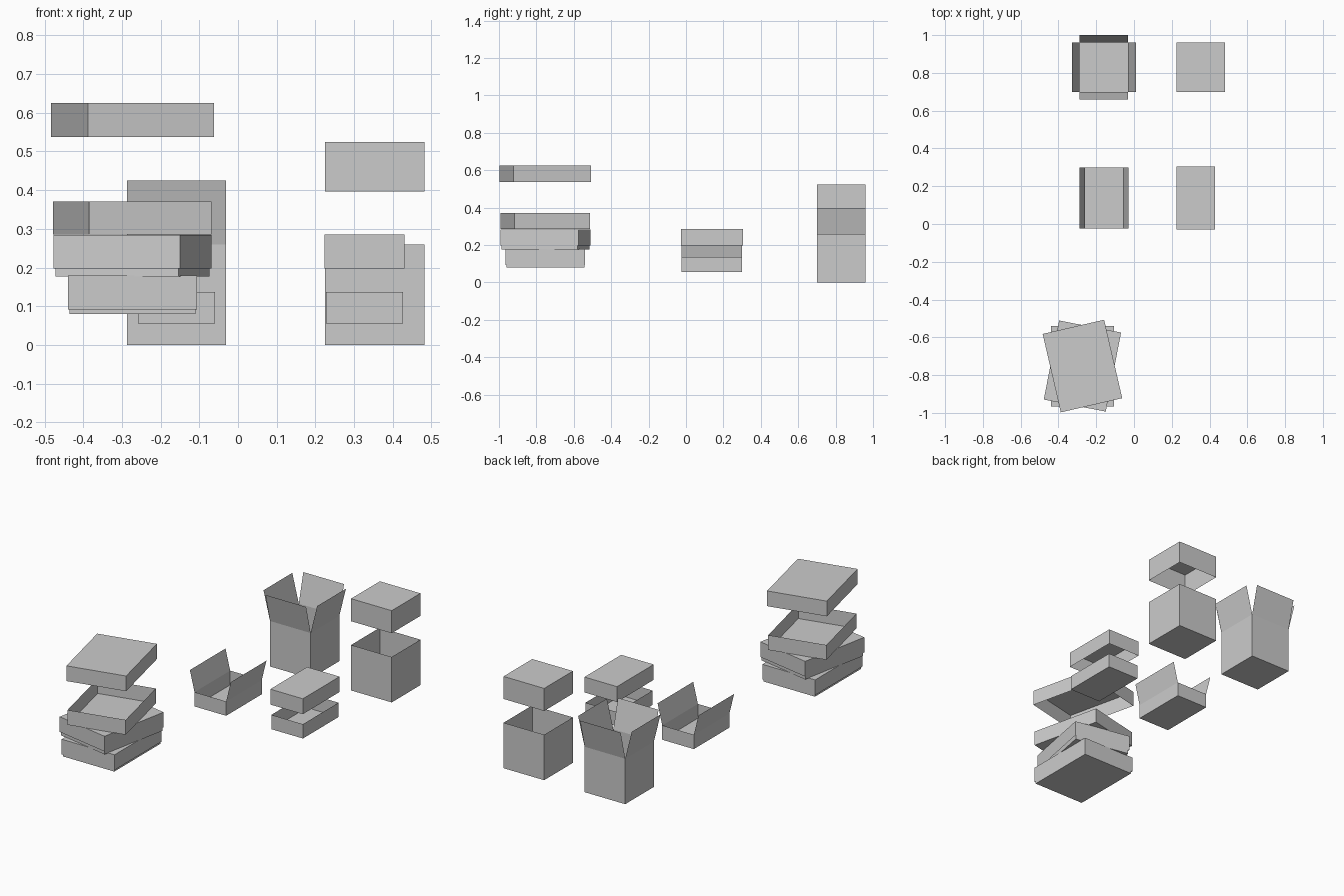
import bpy, bmesh
from math import radians, sin, cos
from mathutils import Matrix, Vector

if "Cube" in bpy.data.objects:
    bpy.data.objects.remove(bpy.data.objects["Cube"])

TILT = radians(14)  # outward lean of every open flap


def shell(name, center, size, z0, z1, open_side=1, turn=0, flaps="", flap_len=0):
    """Thin card box with one open face (1 = top, -1 = bottom) and optional flaps."""
    w, d = size
    h = z1 - z0
    bm = bmesh.new()
    bmesh.ops.create_cube(bm, size=1, matrix=Matrix.Diagonal((w, d, h, 1)))
    bm.normal_update()
    lid = [f for f in bm.faces if f.normal.z * open_side > 0.9]
    bmesh.ops.delete(bm, geom=lid, context='FACES_ONLY')

    # fold each flap outward from its rim edge
    dirs = {"L": (-1, 0), "R": (1, 0), "F": (0, -1), "B": (0, 1)}
    for key in flaps:
        out = Vector((*dirs[key], 0))
        rim = [e for e in bm.edges
               if all(v.co.z > h * 0.49 for v in e.verts)
               and (e.verts[0].co + e.verts[1].co).normalized().dot(out) > 0
               and abs((e.verts[0].co - e.verts[1].co).dot(out)) < 1e-5]
        a, b = rim[0].verts
        lift = out * sin(TILT) * flap_len + Vector((0, 0, cos(TILT) * flap_len))
        bm.faces.new((a, b, bm.verts.new(b.co + lift), bm.verts.new(a.co + lift)))

    bmesh.ops.recalc_face_normals(bm, faces=bm.faces)
    mesh = bpy.data.meshes.new(name)
    bm.to_mesh(mesh)
    bm.free()
    ob = bpy.data.objects.new(name, mesh)
    bpy.context.collection.objects.link(ob)
    ob.location = (*center, (z0 + z1) / 2)
    ob.rotation_euler.z = radians(turn)
    return ob


# tall carton with four raised flaps
CUBE = (0.257, 0.26)
shell("tall_flap_carton", (-0.159, 0.83), CUBE, 0, 0.26, flaps="LRFB", flap_len=0.17)

# tall carton with a lifted lid
shell("tall_lidded_carton", (0.354, 0.83), CUBE, 0, 0.26)
shell("tall_carton_lid", (0.354, 0.83), CUBE, 0.396, 0.525, open_side=-1)

# shallow carton with two side flaps
shell("shallow_flap_carton", (-0.159, 0.138), (0.2, 0.322), 0.055, 0.137,
      flaps="LR", flap_len=0.122)

# shallow carton with a lifted lid
shell("shallow_carton_tray", (0.327, 0.138), (0.2, 0.322), 0.055, 0.137)
shell("shallow_carton_lid", (0.327, 0.138), (0.206, 0.332), 0.197, 0.285, open_side=-1)

# stack of three flat cartons: (name, turn, tray bottom, lid bottom)
STACK = (-0.273, -0.752)
for name, turn, tray_z, lid_z in (("bottom", 0, 0.08, 0.092),
                                  ("middle", -11, 0.177, 0.197),
                                  ("top", 13, 0.286, 0.538)):
    shell(name + "_stack_tray", STACK, (0.325, 0.416), tray_z, tray_z + 0.085, turn=turn)
    shell(name + "_stack_lid", STACK, (0.334, 0.426), lid_z, lid_z + 0.087,
          open_side=-1, turn=turn)
